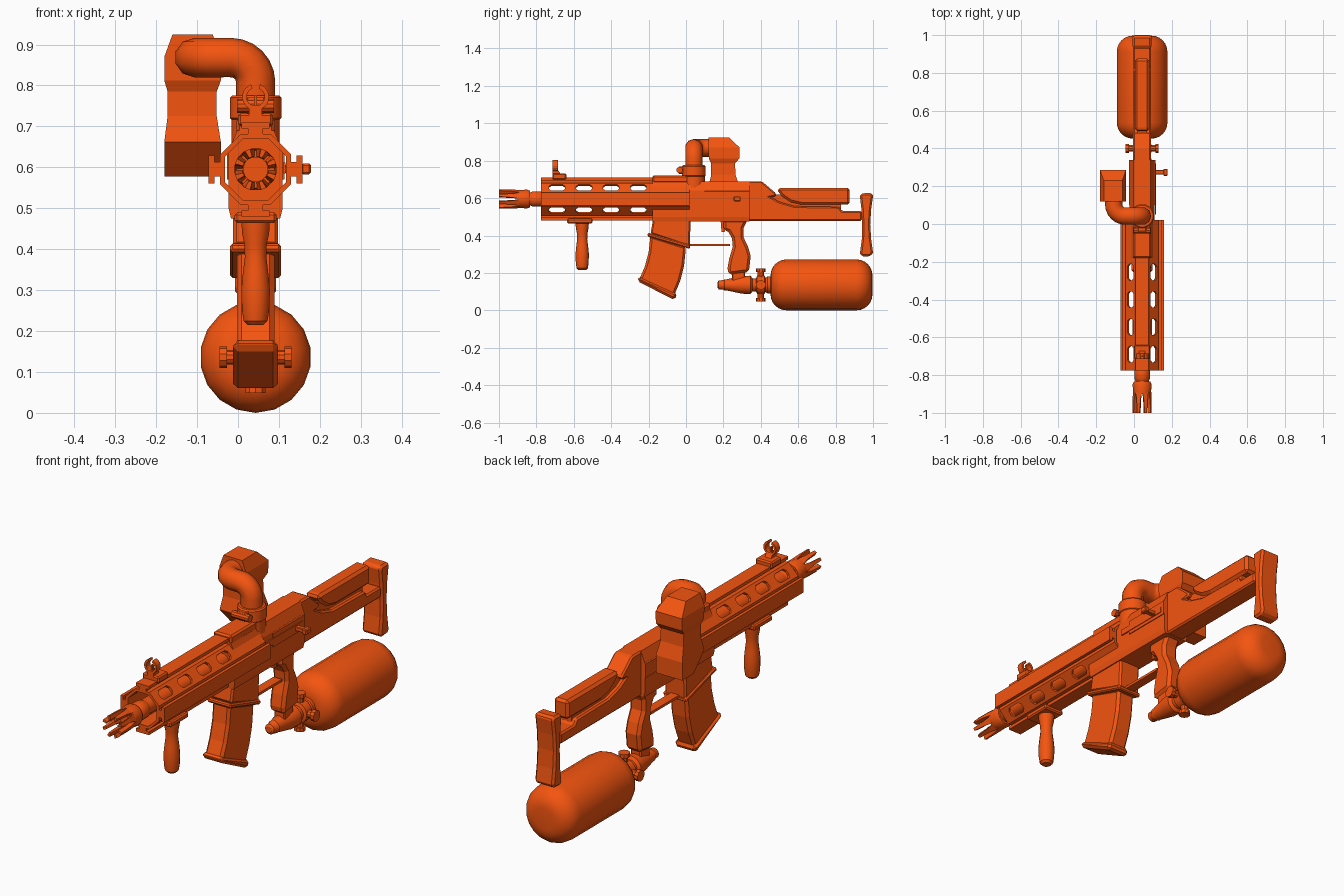
import bpy, bmesh
from math import sin, cos, pi, radians
from mathutils import Vector, Matrix

if "Cube" in bpy.data.objects:
    bpy.data.objects.remove(bpy.data.objects["Cube"])

CX, BZ = 0.043, 0.595          # centre plane and bore height
mat = bpy.data.materials.new("orange")
mat.diffuse_color = (0.91, 0.09, 0.005, 1)
mat.use_nodes = True
mat.node_tree.nodes["Principled BSDF"].inputs["Base Color"].default_value = mat.diffuse_color

def finish(name, bm, smooth=None, bevel=0):
    bmesh.ops.recalc_face_normals(bm, faces=bm.faces)
    me = bpy.data.meshes.new(name)
    bm.to_mesh(me); bm.free()
    ob = bpy.data.objects.new(name, me)
    bpy.context.collection.objects.link(ob)
    me.materials.append(mat)
    bpy.ops.object.select_all(action='DESELECT')
    ob.select_set(True)
    bpy.context.view_layer.objects.active = ob
    if bevel:
        m = ob.modifiers.new("bevel", 'BEVEL')
        m.width, m.segments, m.limit_method = bevel, 1, 'ANGLE'
        m.angle_limit = radians(40)
        bpy.ops.object.modifier_apply(modifier=m.name)
    if smooth:
        bpy.ops.object.shade_smooth_by_angle(angle=radians(smooth))
    return ob

def skin(bm, rings, caps=True, closed=False):
    vs = [[bm.verts.new(p) for p in r] for r in rings]
    n = len(vs[0])
    pairs = list(zip(vs, vs[1:])) + ([(vs[-1], vs[0])] if closed else [])
    for a, b in pairs:
        for i in range(n):
            j = (i + 1) % n
            bm.faces.new((a[i], a[j], b[j], b[i]))
    if caps and not closed:
        bm.faces.new(vs[0]); bm.faces.new(vs[-1])

def loft(name, rings, closed=False, **k):
    bm = bmesh.new(); skin(bm, rings, closed=closed)
    return finish(name, bm, **k)

def side(name, pts, half, bevel=0, cx=CX, smooth=None):      # (y, z) outline, extruded across x
    return loft(name, [[(cx + s * half, y, z) for y, z in pts] for s in (-1, 1)], bevel=bevel, smooth=smooth)

def along(name, pts, y0, y1, bevel=0):                       # (x, z) section, extruded along y
    return loft(name, [[(CX + x, y, z) for x, z in pts] for y in (y0, y1)], bevel=bevel)

def box(name, x0, x1, y0, y1, z0, z1, bevel=0):
    return side(name, [(y0, z0), (y1, z0), (y1, z1), (y0, z1)], (x1 - x0) / 2, bevel, (x0 + x1) / 2)

def lathe(name, prof, axis, origin, n=16, smooth=35, closed=False):   # (distance, radius)
    q = Vector(axis).to_track_quat('Z', 'Y')
    rings = [[Vector(origin) + q @ Vector((r * cos(2 * pi * (i + .5) / n), r * sin(2 * pi * (i + .5) / n), t))
              for i in range(n)] for t, r in prof]
    return loft(name, rings, closed=closed, smooth=smooth)

Y, Z, X = (0, 1, 0), (0, 0, 1), (1, 0, 0)

# octagonal handguard with slots through its diagonal faces
R = 0.087 / cos(pi / 8)
guard = lathe("handguard", [(-.775, R), (.02, R), (.02, R * .86), (-.775, R * .86)], Y, (CX, 0, BZ), 8, None, True)
for a in (45, -45):
    bm = bmesh.new()
    for k in range(4):
        yc = -.69 + k * .145
        slot = [(-.043, -.01), (-.031, -.023), (.031, -.023), (.043, -.01),
                (.043, .01), (.031, .023), (-.031, .023), (-.043, .01)]
        rot = Matrix.Rotation(radians(a), 3, 'Y')
        skin(bm, [[Vector((CX, 0, BZ)) + rot @ Vector((v, yc + u, d)) for u, v in slot] for d in (-.2, .2)])
    cutter = finish("slot_cutter", bm)
    cutter.hide_render = True
    m = guard.modifiers.new("slots", 'BOOLEAN')
    m.object, m.solver = cutter, 'EXACT'
    bpy.context.view_layer.objects.active = guard
    bpy.ops.object.modifier_apply(modifier=m.name)
    bpy.data.objects.remove(cutter)

# T-section rails on the four flats
for nm, a in (("right", 0), ("top", 90), ("left", 180), ("bottom", 270)):
    t = [(.082, -.018), (.1, -.018), (.1, -.034), (.115, -.034), (.115, .034), (.1, .034), (.1, .018), (.082, .018)]
    c, s = round(cos(radians(a))), round(sin(radians(a)))
    along(nm + "_rail", [(u * c - v * s, BZ + u * s + v * c) for u, v in t], -.775, .02)

# barrel and crown muzzle
lathe("barrel", [(-.85, .036), (.0, .036)], Y, (CX, 0, BZ))
lathe("barrel_collar", [(-.83, .036), (-.82, .042), (-.775, .042), (-.765, .036)], Y, (CX, 0, BZ))
lathe("muzzle_ring", [(-.9, .047), (-.85, .052), (-.835, .045), (-.835, .03), (-.9, .03)], Y, (CX, 0, BZ), closed=True)
bm = bmesh.new()
for k in range(8):
    a = pi / 8 + k * pi / 4
    rings = []
    for y, w, ro in ((-.89, .36, .049), (-.93, .22, .051), (-1.0, .13, .052)):
        rings.append([(CX + r * cos(a + d), y, BZ + r * sin(a + d))
                      for r, d in ((.032, -w), (ro, -w), (ro, w), (.032, w))])
    skin(bm, rings)
finish("muzzle_prongs", bm)

# front sight: base, post and open ring
box("sight_base", 0, .086, -.715, -.64, .70, .732, .006)
side("sight_post", [(-.715, .72), (-.665, .72), (-.685, .752), (-.715, .752)], .016)
bm = bmesh.new()
rings = []
for i in range(15):
    a = radians(110 + i * 320 / 14)
    rings.append([(CX + r * cos(a), y, .772 + r * sin(a)) for r, y in ((.022, -.715), (.033, -.715), (.033, -.685), (.022, -.685))])
skin(bm, rings)
finish("sight_ring", bm)
box("sight_pin", CX - .004, CX + .004, -.705, -.695, .745, .775)

# foregrip
box("foregrip_base", -.008, .094, -.635, -.5, .464, .49, .006)
lathe("foregrip", [(.475, .036), (.44, .034), (.41, .028), (.38, .027), (.34, .032), (.3, .036),
                   (.25, .034), (.225, .03), (.215, .02)], Z, (CX, -.555, 0), 14)

# receiver
along("receiver", [(-.06, .475), (.06, .475), (.066, .5), (.066, .64), (.045, .69), (-.045, .69), (-.066, .64), (-.066, .5)], -.18, .34)
box("top_cover", -.004, .09, -.18, .03, .68, .722, .008)
along("rear_receiver", [(-.07, .57), (.07, .57), (.07, .635), (.05, .655), (-.05, .655), (-.07, .635)], .1, .34)
box("bolt_track", .11, .116, .05, .32, .585, .612)
box("bolt_handle", .1, .165, .262, .285, .586, .606, .003)
box("bolt_knob", .155, .178, .255, .292, .583, .609, .004)
lathe("left_button", [(-.022, .018), (0, .018)], X, (0, -.12, .515), 10)

# magazine well and curved magazine
side("magazine_well", [(-.175, .49), (.025, .49), (.02, .34), (-.19, .41)], .055, .008)
side("magazine_well_rim", [(-.203, .415), (.022, .35), (.022, .328), (-.207, .395)], .062, .006)
side("magazine", [(-.19, .4), (-.2, .31), (-.22, .235), (-.25, .165), (-.065, .075), (-.03, .16), (-.01, .24), (0, .34)], .046, .012)
side("magazine_floor", [(-.255, .182), (-.258, .155), (-.062, .055), (-.046, .088)], .055, .012)

# trigger group and pistol grip
box("trigger_guard", CX - .022, CX + .022, .01, .235, .343, .355)
side("trigger", [(.185, .48), (.22, .48), (.207, .42), (.19, .42)], .012)
side("pistol_grip", [(.2, .485), (.33, .485), (.308, .44), (.308, .39), (.332, .34), (.346, .29), (.336, .205),
                     (.228, .19), (.222, .225), (.232, .28), (.25, .34), (.246, .385), (.226, .42), (.2, .43)], .04, .014)

# stock with cheek rest and butt pad
side("stock", [(.3, .69), (.405, .69), (.482, .625), (.482, .61), (.455, .605), (.5, .58), (.58, .557), (.82, .553),
               (.835, .53), (.94, .53), (.94, .478), (.33, .478)], .047, .01)
side("cheek_rest", [(.485, .648), (.51, .612), (.56, .578), (.62, .565), (.875, .565), (.875, .655), (.51, .655)], .038, .012)
side("cheek_support", [(.46, .62), (.52, .62), (.6, .58), (.83, .58), (.83, .53), (.46, .53)], .026)
side("butt_pad", [(.935, .625), (.995, .628), (1.0, .61), (.99, .54), (.985, .46), (.99, .38), (1.0, .31), (.99, .29),
                  (.94, .287), (.93, .305), (.94, .38), (.942, .46), (.938, .54), (.93, .61)], .05, .01)

# feed neck, clamp and elbow pipe leading to the hopper
lathe("feed_neck", [(.63, .06), (.73, .06)], Z, (CX, .042, 0))
lathe("feed_clamp", [(.715, .058), (.72, .064), (.77, .064), (.776, .058)], Z, (CX, .042, 0))
box("clamp_lug", .02, .066, -.04, .0, .73, .77, .004)
lathe("clamp_bolt", [(-.045, .017), (.045, .017)], X, (CX, -.035, .75), 10)
b = .06
path = [(CX, .042, .72)]
for i in range(7):
    t = i * pi / 12
    path.append((CX - b + b * cos(t), .042, .868 - b + b * sin(t)))
for i in range(7):
    t = i * pi / 12
    path.append((-.107 + b - b * sin(t), .042 + b - b * cos(t), .868))
path.append((-.107, .15, .868))
cu = bpy.data.curves.new("path", 'CURVE')
cu.dimensions, cu.bevel_depth, cu.bevel_resolution, cu.use_fill_caps = '3D', .048, 3, True
sp = cu.splines.new('POLY')
sp.points.add(len(path) - 1)
for p, co in zip(sp.points, path):
    p.co = (*co, 1)
tmp = bpy.data.objects.new("path", cu)
bpy.context.collection.objects.link(tmp)
bm = bmesh.new()
bm.from_mesh(tmp.evaluated_get(bpy.context.evaluated_depsgraph_get()).to_mesh())
bpy.data.objects.remove(tmp)
finish("elbow_pipe", bm, smooth=40)

# hopper, lofted from rectangles (z, x0, x1, y0, y1)
sections = [(.578, -.18, -.042, .2, .285), (.662, -.18, -.042, .12, .285), (.725, -.172, -.052, .135, .265),
            (.785, -.172, -.052, .135, .262), (.812, -.18, -.042, .122, .285), (.87, -.18, -.042, .12, .287),
            (.925, -.16, -.062, .12, .23)]
loft("hopper", [[(x0, y0, z), (x1, y0, z), (x1, y1, z), (x0, y1, z)] for z, x0, x1, y0, y1 in sections])

# air regulator under the grip, with four knobs
TZ = .136
A = (CX, 0, TZ)
box("regulator_mount", .015, .071, .245, .315, .15, .21, .006)
lathe("regulator", [(.168, .014), (.175, .024), (.2, .026), (.205, .03), (.215, .03), (.3, .048), (.345, .05),
                    (.355, .036), (.375, .036), (.38, .05), (.42, .05), (.425, .038), (.435, .046), (.46, .046)], Y, A)
for k, d in enumerate(((1, 0, 0), (-1, 0, 0), (0, 0, 1), (0, 0, -1))):
    lathe(f"regulator_knob_{k + 1}", [(.03, .018), (.07, .018), (.07, .026), (.088, .026)], d, (CX, .4, TZ), 10)

# air tank with rounded ends
e = .085
prof = [(.452 + e - e * cos(i * pi / 12), .136 - e + e * sin(i * pi / 12)) for i in range(7)]
prof += [(.997 - e + e * sin(i * pi / 12), .136 - e + e * cos(i * pi / 12)) for i in range(7)]
lathe("air_tank", prof, Y, A, 18)
